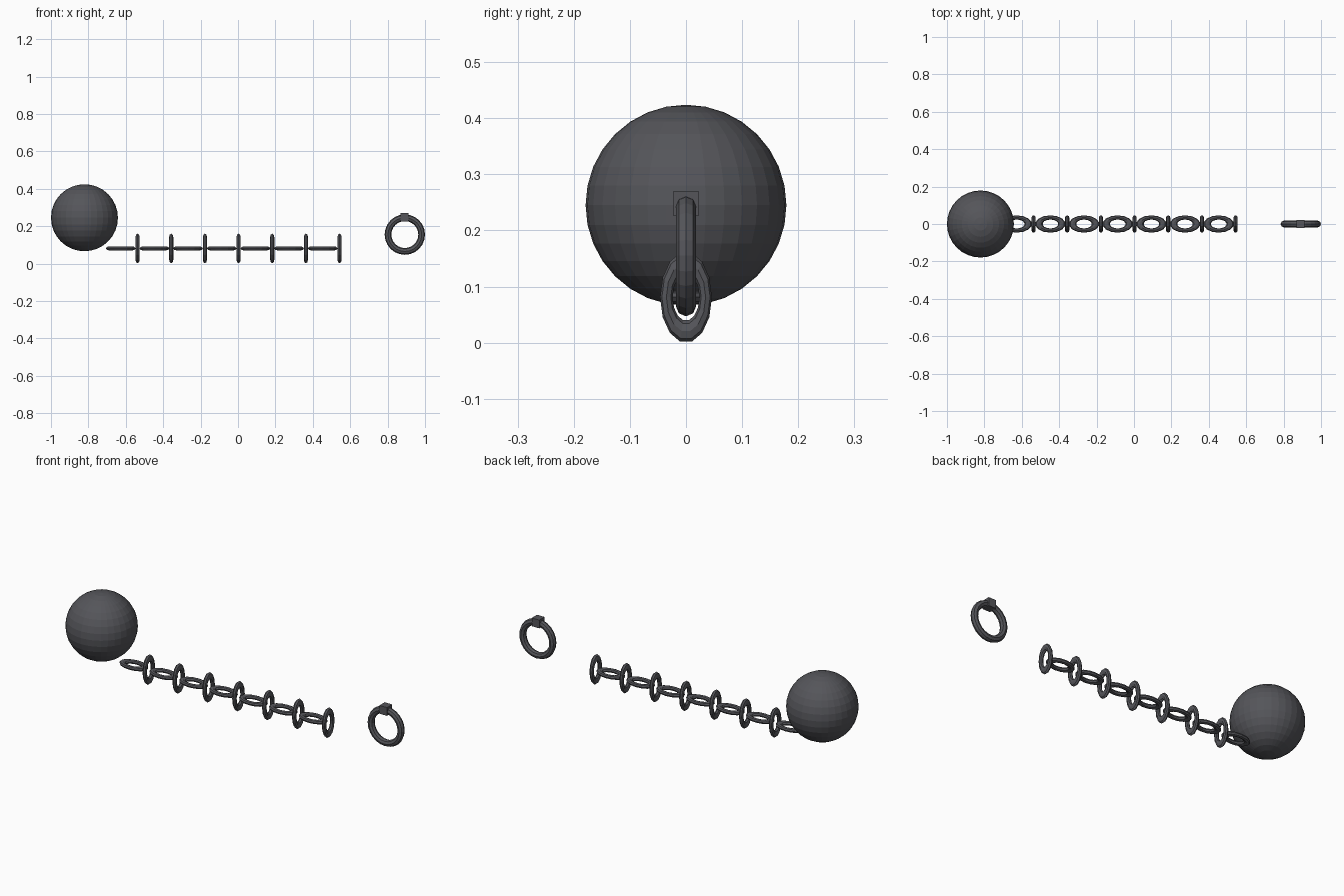
import bpy
import math

if "Cube" in bpy.data.objects:
    bpy.data.objects.remove(bpy.data.objects["Cube"])

iron = bpy.data.materials.new("dark_iron")
iron.diffuse_color = (0.09, 0.091, 0.102, 1)
iron.use_nodes = True
iron.node_tree.nodes["Principled BSDF"].inputs["Base Color"].default_value = iron.diffuse_color


def finish(name):
    ob = bpy.context.object
    ob.name = name
    ob.data.materials.append(iron)
    return ob


def ring(name, loc, rot, major, minor, seg, sides, stretch=1.0):
    """Torus, optionally stretched along its local x axis."""
    bpy.ops.mesh.primitive_torus_add(
        major_radius=major, minor_radius=minor,
        major_segments=seg, minor_segments=sides, location=loc, rotation=rot)
    ob = finish(name)
    # local y carries vertices, local x ends in a flat facet
    for v in ob.data.vertices:
        x, y, z = v.co
        v.co = (-y * stretch, x, z)
    return ob


# Heavy ball
bpy.ops.mesh.primitive_uv_sphere_add(
    segments=32, ring_count=16, radius=0.179, location=(-0.821, 0, 0.245))
finish("ball")

# Chain: flat and upright oval links alternate
PITCH, Z = 0.18, 0.081
for i in range(7):
    x = -0.627 + PITCH * i
    ring(f"flat_link_{i}", (x, 0, Z), (0, 0, 0), 0.035, 0.0112, 14, 8, 1.76)
    ring(f"upright_link_{i}", (x + PITCH / 2, 0, Z), (0, math.pi / 2, 0),
         0.035, 0.0112, 14, 8, 1.76)

# Shackle ring with its lock block
ring("shackle_ring", (0.892, 0, 0.155), (math.pi / 2, 0, 0), 0.09, 0.018, 24, 8)
bpy.ops.mesh.primitive_cube_add(size=0.045, location=(0.89, 0, 0.248))
finish("shackle_lock")
